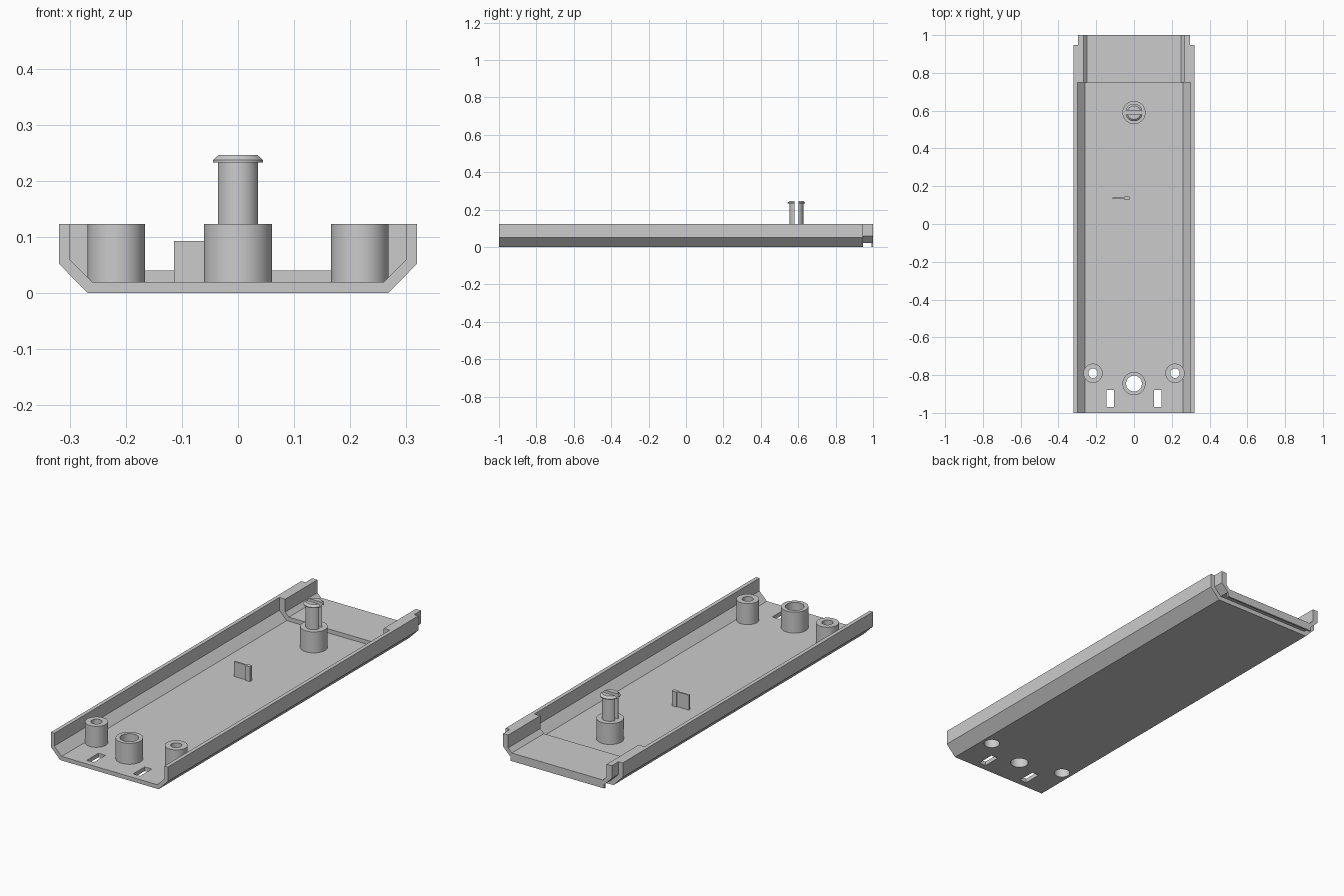
import bpy, bmesh, math

if "Cube" in bpy.data.objects:
    bpy.data.objects.remove(bpy.data.objects["Cube"], do_unlink=True)

COLOUR = (0.6, 0.6, 0.6, 1)
grey = bpy.data.materials.new("plain grey")
grey.use_nodes = True
grey.diffuse_color = COLOUR
grey.node_tree.nodes["Principled BSDF"].inputs["Base Color"].default_value = COLOUR


def finish(name, bm, smooth=False):
    bmesh.ops.remove_doubles(bm, verts=bm.verts, dist=1e-5)
    bmesh.ops.dissolve_degenerate(bm, dist=1e-5, edges=bm.edges)
    bmesh.ops.recalc_face_normals(bm, faces=bm.faces)
    mesh = bpy.data.meshes.new(name)
    bm.to_mesh(mesh)
    bm.free()
    mesh.materials.append(grey)
    obj = bpy.data.objects.new(name, mesh)
    bpy.context.collection.objects.link(obj)
    bpy.ops.object.select_all(action='DESELECT')
    obj.select_set(True)
    bpy.context.view_layer.objects.active = obj
    if smooth:
        bpy.ops.object.shade_smooth_by_angle(angle=math.radians(30))
    return obj


def box(name, x, y, z):
    bm = bmesh.new()
    bmesh.ops.create_cube(bm, size=1)
    for v in bm.verts:
        for i, (lo, hi) in enumerate((x, y, z)):
            v.co[i] = lo if v.co[i] < 0 else hi
    return finish(name, bm)


def lathe(name, x, y, profile, steps=48):
    """Spin a closed (radius, height) outline about a vertical axis."""
    bm = bmesh.new()
    vs = [bm.verts.new((x + r, y, z)) for r, z in profile]
    es = [bm.edges.new((a, b)) for a, b in zip(vs, vs[1:] + vs[:1])
          if a.co.x != x or b.co.x != x]
    bmesh.ops.spin(bm, geom=vs + es, cent=(x, y, 0), axis=(0, 0, 1),
                   angle=math.tau, steps=steps, use_merge=True)
    return finish(name, bm, True)


def cut(obj, cutter):
    """Subtract a cutter from a part, then discard it."""
    mod = obj.modifiers.new("cut", 'BOOLEAN')
    mod.operation = 'DIFFERENCE'
    mod.solver = 'EXACT'
    mod.object = cutter
    bpy.ops.object.select_all(action='DESELECT')
    obj.select_set(True)
    bpy.context.view_layer.objects.active = obj
    bpy.ops.object.modifier_apply(modifier=mod.name)
    bpy.data.objects.remove(cutter, do_unlink=True)


# Tray shell: channel, thick rear section and inset rear tongue, lofted as one
TOP, FLOOR = 0.123, 0.02
outer = [(0.319, TOP), (0.319, 0.052), (0.268, 0)]
inset = [(0.296, TOP), (0.296, 0.06), (0.258, 0.022)]
thin = [(0.3, TOP), (0.3, 0.06), (0.26, FLOOR)]
thick = [(0.268, TOP), (0.268, 0.06), (0.248, 0.04)]
sections = [(-1, outer, thin), (0.75, outer, thin), (0.75, outer, thick),
            (0.947, outer, thick), (0.947, inset, thick), (1, inset, thick)]
bm = bmesh.new()
rings = []
for y, out, inn in sections:
    # Right to left along the outside, then back along the inside
    loop = out + [(-x, z) for x, z in reversed(out)]
    loop += [(-x, z) for x, z in inn] + list(reversed(inn))
    rings.append([bm.verts.new((x, y, z)) for x, z in loop])
n = len(rings[0])
for a, b in zip(rings, rings[1:]):
    for i in range(n):
        j = (i + 1) % n
        if any((a[k].co - b[k].co).length > 1e-6 for k in (i, j)):
            bm.faces.new((a[i], a[j], b[j], b[i]))
for ring in (rings[0], rings[-1]):
    for i in range(n // 2 - 1):
        bm.faces.new((ring[i], ring[i + 1], ring[n - 2 - i], ring[n - 1 - i]))
shell = finish("tray_shell", bm)

# Catch lip under the tongue
box("rear_lip", (-0.255, 0.255), (0.991, 1), (0, 0.03))

# Screw bosses with stepped bores, and a floor slot beside each
for side, s in (("left", 1), ("right", -1)):
    x, y = 0.217 * s, -0.79
    lathe(side + "_screw_boss", x, y,
          [(0.051, FLOOR), (0.051, TOP), (0.025, TOP), (0.025, 0.08),
           (0.037, 0.08), (0.037, FLOOR)])
    cut(shell, lathe("cutter", x, y, [(0, -0.1), (0.037, -0.1), (0.037, 0.1), (0, 0.1)]))
    xs = sorted((0.107 * s, 0.145 * s))
    cut(shell, box("cutter", xs, (-0.968, -0.878), (-0.1, 0.1)))

# Central open boss
lathe("centre_boss", 0, -0.845,
      [(0.061, FLOOR), (0.061, TOP), (0.042, TOP), (0.042, FLOOR)])
cut(shell, lathe("cutter", 0, -0.845, [(0, -0.1), (0.042, -0.1), (0.042, 0.1), (0, 0.1)]))

# Split snap post on a solid base
POST_Y = 0.59
lathe("post_base", 0, POST_Y, [(0, FLOOR), (0.061, FLOOR), (0.061, TOP), (0, TOP)])
post = lathe("snap_post", 0, POST_Y,
             [(0, TOP), (0.037, TOP), (0.037, 0.233), (0.046, 0.233),
              (0.046, 0.237), (0.036, 0.246), (0, 0.246)])
cut(post, box("cutter", (-0.1, 0.1), (POST_Y - 0.011, POST_Y + 0.011), (0.1, 0.3)))

# Small upright fin with a thickened end
box("fin_plate", (-0.114, -0.04), (0.133, 0.141), (FLOOR, 0.093))
box("fin_bead", (-0.05, -0.025), (0.128, 0.146), (FLOOR, 0.093))
